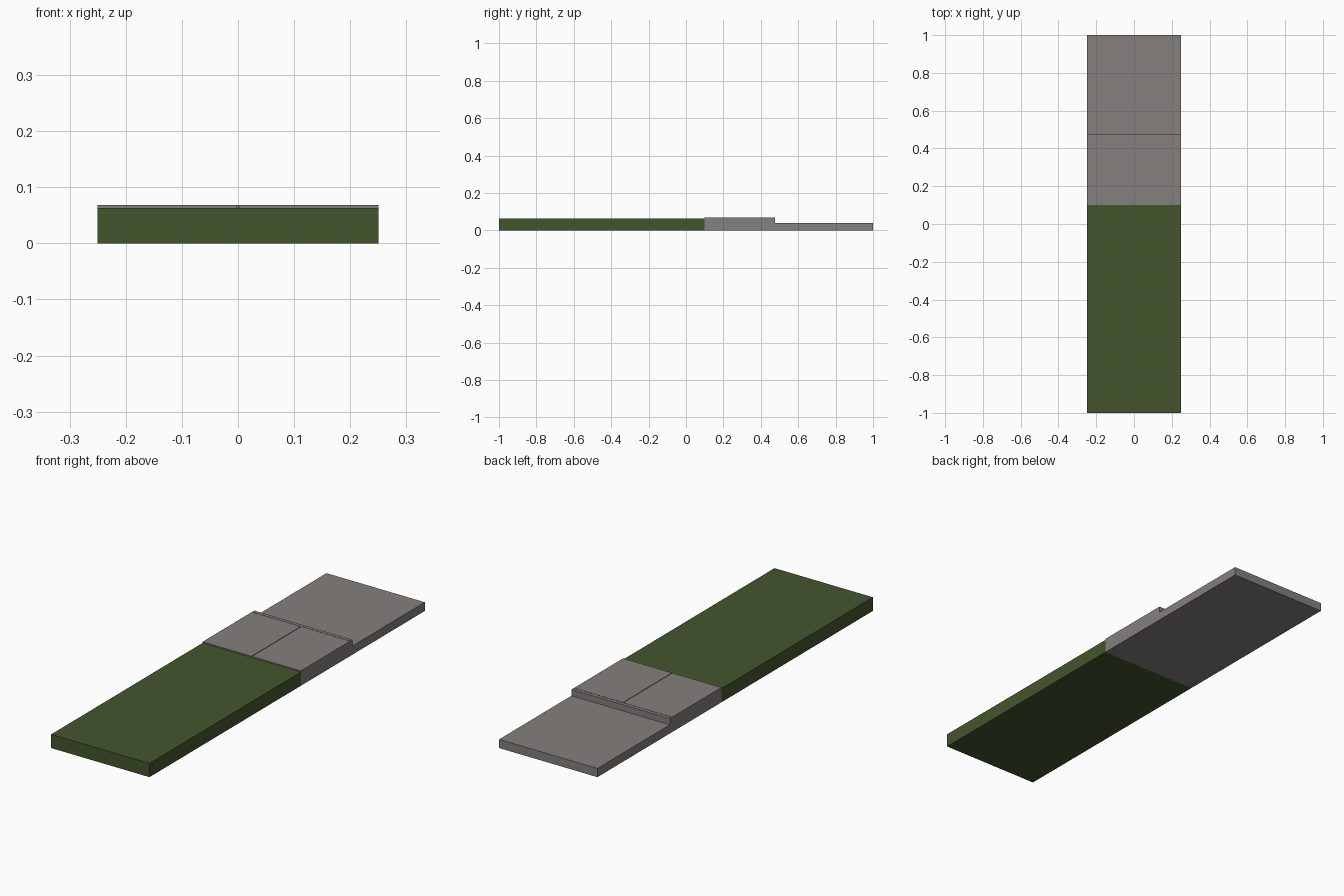
import bpy
import bmesh

if "Cube" in bpy.data.objects:
    bpy.data.objects.remove(bpy.data.objects["Cube"])


def material(name, color):
    m = bpy.data.materials.new(name)
    m.diffuse_color = (*color, 1.0)
    m.use_nodes = True
    m.node_tree.nodes["Principled BSDF"].inputs["Base Color"].default_value = m.diffuse_color
    return m


def box(name, x, y, z, mat):
    """Axis-aligned block from (min, max) ranges."""
    bm = bmesh.new()
    bmesh.ops.create_cube(bm, size=1.0)
    for v in bm.verts:
        v.co = [r[0] if c < 0 else r[1] for c, r in zip(v.co, (x, y, z))]
    mesh = bpy.data.meshes.new(name)
    bm.to_mesh(mesh)
    bm.free()
    mesh.materials.append(mat)
    ob = bpy.data.objects.new(name, mesh)
    bpy.context.collection.objects.link(ob)
    return ob


grass = material("grass green", (0.058, 0.091, 0.027))
stone = material("concrete grey", (0.228, 0.214, 0.203))

W = 0.25        # half width
GAP = 0.0015    # half width of the paving joint
TOP = 0.0685    # pavement height

# Lawn and road
box("lawn", (-W, W), (-1.0, 0.10), (0, 0.063), grass)
box("road", (-W, W), (0.475, 1.0), (0, 0.04), stone)

# Pavement: solid bed, two slabs with a joint between them, kerb along the road
box("pavement_bed", (-W, W), (0.10, 0.475), (0, 0.064), stone)
for side, x in (("left", (-W, -GAP)), ("right", (GAP, W))):
    box("paving_slab_" + side, x, (0.10, 0.457), (0.064, TOP), stone)
box("kerb", (-W, W), (0.459, 0.475), (0.064, TOP), stone)
